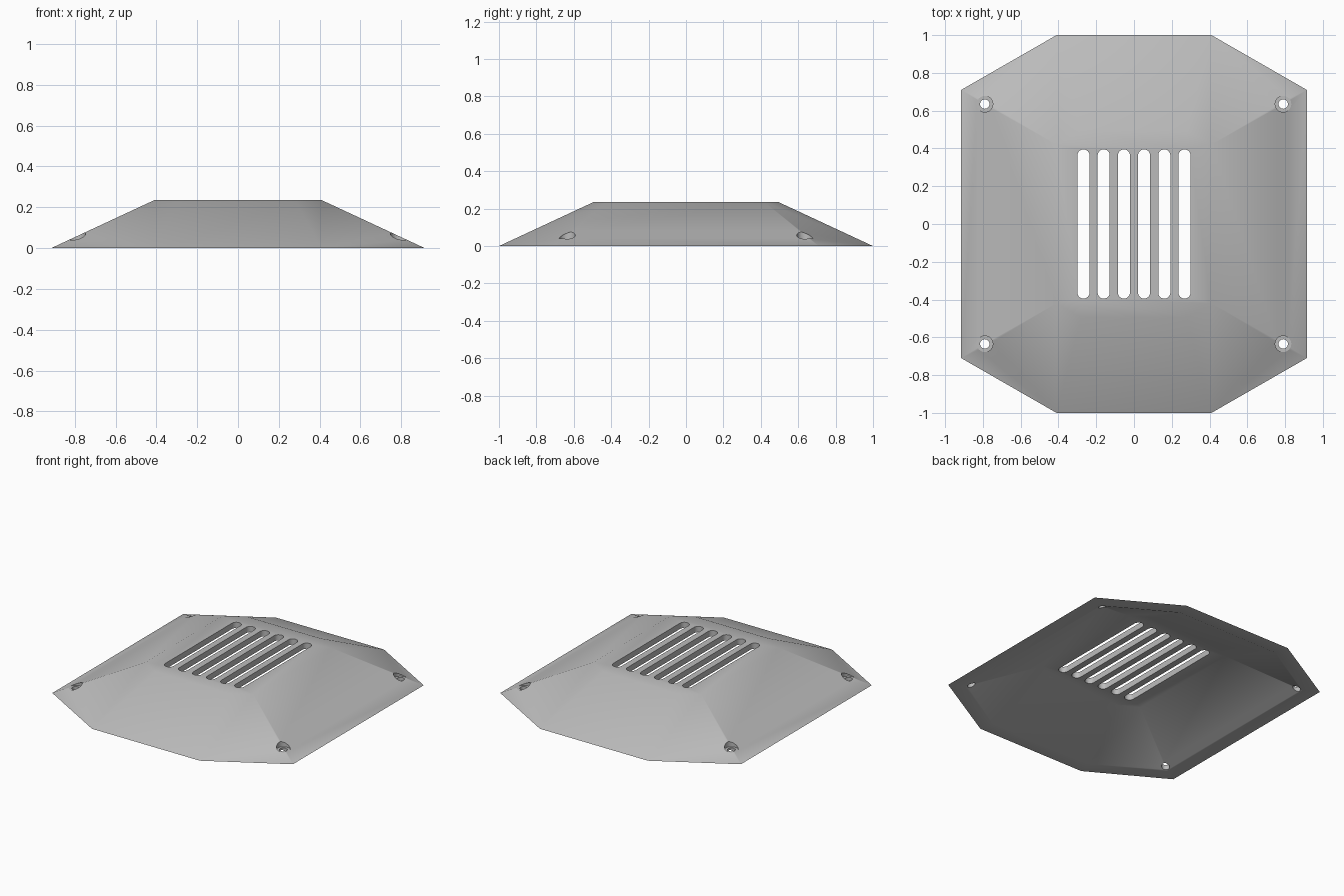
import bpy, bmesh, math

cube = bpy.data.objects.get("Cube")
if cube:
    bpy.data.objects.remove(cube, do_unlink=True)

HEIGHT, WALL, RIM = 0.235, 0.04, 0.093

grey = bpy.data.materials.new("plain grey")
grey.use_nodes = True
grey.diffuse_color = (0.5, 0.5, 0.5, 1)
grey.node_tree.nodes["Principled BSDF"].inputs["Base Color"].default_value = (0.5, 0.5, 0.5, 1)


def octagon(end_x, end_y, side_x, side_y, inset=0.0):
    """Counter-clockwise octagon, optionally moved inwards on every edge."""
    slant = math.atan2(side_x - end_x, end_y - side_y)
    half = math.tan((math.pi / 2 - slant) / 2) * inset   # shift along the side edge
    tip = math.tan(slant / 2) * inset                    # shift along the end edge
    # slant is the angle of the corner edge away from the y axis
    a = (end_x - math.tan((math.pi / 2 - slant) / 2) * inset, end_y - inset)
    b = (side_x - inset, side_y - tip)
    return [(b[0], -b[1]), b, a, (-a[0], a[1]),
            (-b[0], b[1]), (-b[0], -b[1]), (-a[0], -a[1]), (a[0], -a[1])]


def make_object(name, bm):
    bmesh.ops.recalc_face_normals(bm, faces=bm.faces)
    mesh = bpy.data.meshes.new(name)
    bm.to_mesh(mesh)
    bm.free()
    mesh.materials.append(grey)
    obj = bpy.data.objects.new(name, mesh)
    bpy.context.collection.objects.link(obj)
    return obj


def add_prism(bm, outline, z0, z1):
    low, high = [[bm.verts.new((x, y, z)) for x, y in outline] for z in (z0, z1)]
    bm.faces.new(low)
    bm.faces.new(high)
    for i in range(len(low)):
        j = (i + 1) % len(low)
        bm.faces.new((low[i], low[j], high[j], high[i]))


def rounded_slot(x, y, radius, half_length=0.0, steps=12):
    """Stadium outline along y; a circle when half_length is zero."""
    points = []
    for sign in (1, -1):
        for k in range(steps + (half_length > 0)):
            t = math.pi * k / steps
            points.append((x + sign * radius * math.cos(t),
                           y + sign * (half_length + radius * math.sin(t))))
    return points


# Hollow cover: outer skin, flat rim and inner skin
bm = bmesh.new()
levels = [(octagon(0.28, 0.49, 0.41, 0.42, 0.01), HEIGHT - WALL),
          (octagon(0.41, 1.0, 0.915, 0.71, RIM), 0),
          (octagon(0.41, 1.0, 0.915, 0.71), 0),
          (octagon(0.28, 0.495, 0.41, 0.42), HEIGHT)]
rings = [[bm.verts.new((x, y, z)) for x, y in outline] for outline, z in levels]
for lower, upper in zip(rings, rings[1:]):
    for i in range(8):
        j = (i + 1) % 8
        bm.faces.new((lower[i], lower[j], upper[j], upper[i]))
bm.faces.new(rings[0])
bm.faces.new(rings[-1])
cover = make_object("vent_cover", bm)

# Cutters: vent slots with screw holes, then the screw head recesses
corners = [(x, y) for x in (-0.79, 0.79) for y in (-0.635, 0.635)]
openings, recesses = bmesh.new(), bmesh.new()
for i in range(6):
    add_prism(openings, rounded_slot((i - 2.5) * 0.107, 0, 0.032, 0.363), 0.1, 0.4)
for x, y in corners:
    add_prism(openings, rounded_slot(x, y, 0.025), -0.1, 0.2)
    add_prism(recesses, rounded_slot(x, y, 0.043), 0.038, 0.2)

bpy.context.view_layer.objects.active = cover
for name, cutter_mesh in (("recess_cutter", recesses), ("opening_cutter", openings)):
    cutter = make_object(name, cutter_mesh)
    cutter.hide_render = True
    cut = cover.modifiers.new(name, 'BOOLEAN')
    cut.operation, cut.solver, cut.object = 'DIFFERENCE', 'EXACT', cutter
    bpy.ops.object.modifier_apply(modifier=name)
    bpy.data.objects.remove(cutter, do_unlink=True)

# Soft shading over the shallow folds, crisp front, back and cut edges
bm = bmesh.new()
bm.from_mesh(cover.data)
for face in bm.faces:
    face.smooth = True
for edge in bm.edges:
    end_fold = all(abs(v.co.y) > 0.47 and v.co.z > 0.19 for v in edge.verts)
    edge.smooth = not end_fold and edge.calc_face_angle(0) < math.radians(30)
bm.to_mesh(cover.data)
bm.free()
